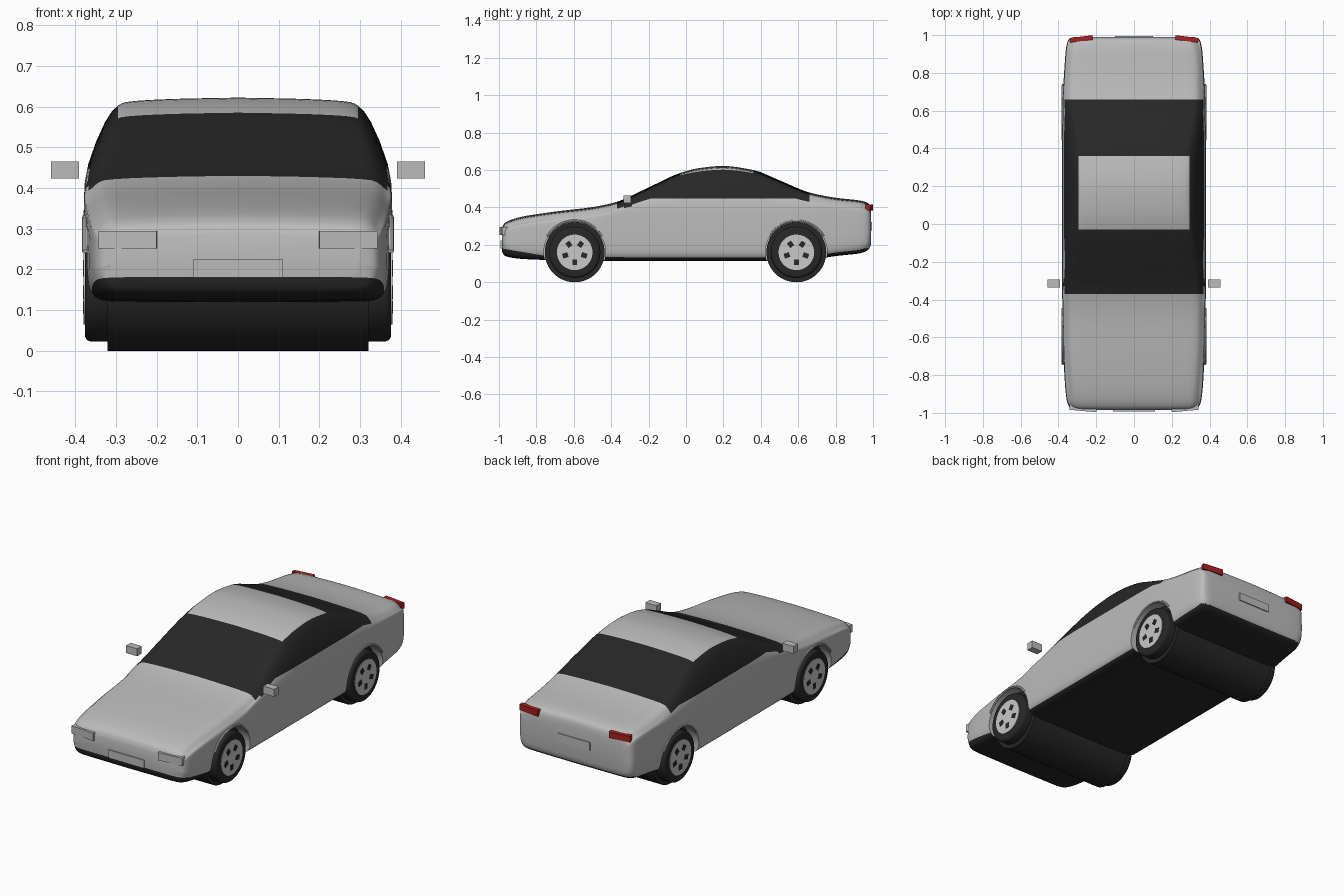
import bpy, bmesh
from math import sin, cos, pi, radians
from mathutils import Vector

cube = bpy.data.objects.get("Cube")
if cube:
    bpy.data.objects.remove(cube, do_unlink=True)


def material(name, r, g, b):
    m = bpy.data.materials.new(name)
    m.use_nodes = True
    m.diffuse_color = (r, g, b, 1)
    m.node_tree.nodes["Principled BSDF"].inputs["Base Color"].default_value = (r, g, b, 1)
    return m


SILVER = material("silver paint", .5, .5, .5)
BLACK = material("black trim", .02, .02, .02)
RIM = material("rim metal", .58, .58, .58)
RED = material("lamp red", .38, .015, .015)


def spline(pts, n):
    """Smooth curve through points that never overshoots them."""
    def tangent(i, k):
        if i == 0:
            return pts[1][k] - pts[0][k]
        if i == len(pts) - 1:
            return pts[i][k] - pts[i - 1][k]
        a, b = pts[i][k] - pts[i - 1][k], pts[i + 1][k] - pts[i][k]
        return 2 * a * b / (a + b) if a * b > 0 else 0
    out = []
    for i in range(len(pts) - 1):
        for s in range(n):
            t = s / n
            h = (1 + 2 * t) * (1 - t) ** 2
            out.append([h * pts[i][k] + (1 - h) * pts[i + 1][k]
                        + t * (1 - t) ** 2 * tangent(i, k)
                        - t * t * (1 - t) * tangent(i + 1, k)
                        for k in range(len(pts[0]))])
    return out + [list(pts[-1])]


def make(name, bm, *mats):
    bmesh.ops.recalc_face_normals(bm, faces=bm.faces)
    me = bpy.data.meshes.new(name)
    bm.to_mesh(me)
    bm.free()
    for m in mats:
        me.materials.append(m)
    ob = bpy.data.objects.new(name, me)
    bpy.context.collection.objects.link(ob)
    return ob


def select(ob):
    bpy.ops.object.select_all(action='DESELECT')
    ob.select_set(True)
    bpy.context.view_layer.objects.active = ob


def smooth(ob, angle=40):
    select(ob)
    bpy.ops.object.shade_smooth_by_angle(angle=radians(angle))


def box(name, loc, size, mat, turn=(0, 0, 0)):
    bm = bmesh.new()
    bmesh.ops.create_cube(bm, size=1)
    bmesh.ops.scale(bm, vec=size, verts=bm.verts)
    ob = make(name, bm, mat)
    ob.location, ob.rotation_euler = loc, turn
    return ob


def cylinder(name, r, x0, x1, y, z, *mats, bevel=0):
    bm = bmesh.new()
    bmesh.ops.create_cone(bm, cap_ends=True, segments=64, radius1=r, radius2=r, depth=abs(x1 - x0))
    if bevel:
        rims = [e for e in bm.edges if abs(e.verts[0].co.z - e.verts[1].co.z) < 1e-5]
        bmesh.ops.bevel(bm, geom=rims, offset=bevel, segments=4, profile=.5, affect='EDGES')
    ob = make(name, bm, *mats)
    ob.location, ob.rotation_euler = ((x0 + x1) / 2, y, z), (0, pi / 2, 0)
    smooth(ob)
    return ob


# Body stations: y, half width, bottom, shoulder height, top, roof half width
stations = [
    (-.985, .30, .17, .25, .287, .28), (-.975, .335, .147, .27, .31, .315),
    (-.95, .352, .135, .285, .328, .33), (-.88, .363, .125, .305, .35, .335),
    (-.7, .373, .118, .325, .378, .345), (-.5, .378, .115, .345, .402, .35),
    (-.37, .38, .115, .385, .43, .353), (-.2, .38, .115, .4, .507, .335),
    (-.03, .38, .115, .41, .585, .31), (.08, .38, .115, .41, .612, .302),
    (.2, .38, .115, .41, .622, .3), (.36, .38, .115, .41, .6, .305),
    (.5, .38, .115, .41, .545, .325), (.66, .378, .12, .405, .48, .345),
    (.8, .37, .14, .4, .452, .345), (.93, .36, .155, .39, .437, .335),
    (.97, .35, .17, .38, .425, .32), (.985, .335, .19, .36, .405, .31),
    (.99, .315, .21, .34, .38, .29)]


def section(w, zb, zs, zt, wr):
    half = spline([(0, zb), (w - .06, zb + .002), (w - .02, zb + .013), (w - .003, zb + .05),
                   (w, (zb + zs) / 2), (w - .003, zs), (wr + .01, zt - .034),
                   (wr - .025, zt - .011), (wr / 2, zt - .003), (0, zt)], 4)
    return half + [(-x, z) for x, z in half[-2:0:-1]]


bm = bmesh.new()
rings = [[bm.verts.new((x, y, z)) for x, z in section(*rest)]
         for y, *rest in spline(stations, 4)]
for a, b in zip(rings, rings[1:]):
    for i in range(len(a)):
        j = (i + 1) % len(a)
        bm.faces.new((a[i], a[j], b[j], b[i]))
bm.faces.new(rings[0])
bm.faces.new(rings[-1])

# Cut clean edges for the glass, roof panel and lower trim
BELT, ROOF = .447, .295
SILL, SLOPE = .132, .171
cuts = [((0, y, 0), (0, 1, 0)) for y in (-.37, -.03, .36, .66)]
cuts += [((x, 0, 0), (1, 0, 0)) for x in (-ROOF, ROOF)]
cuts += [((0, 0, z), (0, 0, 1)) for z in (BELT, SILL)]
cuts += [((0, -.7, SILL), (0, SLOPE, 1))]
for co, no in cuts:
    bmesh.ops.bisect_plane(bm, geom=bm.verts[:] + bm.edges[:] + bm.faces[:], dist=1e-5,
                           plane_co=co, plane_no=Vector(no).normalized())
bmesh.ops.recalc_face_normals(bm, faces=bm.faces)
for f in bm.faces:
    c, up = f.calc_center_median(), f.normal.z
    glass = -.37 < c.y < .66 and (c.z > BELT or (up > .5 and c.z > .4))
    roof = -.03 < c.y < .36 and abs(c.x) < ROOF and up > .3
    under = c.z < SILL + SLOPE * max(0, -.7 - c.y) or up < -.6
    f.material_index = int((glass and not roof) or under)
body = make("body", bm, SILVER, BLACK)

# Wheel wells
AXLES, HUB, SIDES = (-.595, .59), .16, (-1, 1)
for y in AXLES:
    for s in SIDES:
        cutter = cylinder("well_cutter", .165, s * .3, s * .5, y, HUB)
        cutter.hide_render = True
        select(body)
        mod = body.modifiers.new("well", 'BOOLEAN')
        mod.operation, mod.solver, mod.object = 'DIFFERENCE', 'EXACT', cutter
        bpy.ops.object.modifier_apply(modifier=mod.name)
        bpy.data.objects.remove(cutter, do_unlink=True)
smooth(body)


def arch_lip(name, x, y):
    cu = bpy.data.curves.new(name, 'CURVE')
    cu.dimensions, cu.bevel_depth, cu.bevel_resolution = '3D', .007, 2
    sp = cu.splines.new('POLY')
    sp.points.add(24)
    for i, p in enumerate(sp.points):
        a = radians(30 + 5 * i)
        p.co = (x, y + .168 * cos(a), HUB + .168 * sin(a), 1)
    cu.materials.append(SILVER)
    ob = bpy.data.objects.new(name, cu)
    bpy.context.collection.objects.link(ob)
    select(ob)
    bpy.ops.object.convert(target='MESH')
    smooth(bpy.context.object)


# Wheels: wide inner drums, tyres, rims with five openings
for y, end in zip(AXLES, ("front", "rear")):
    cylinder(end + "_drum", .16, -.32, .32, y, HUB, BLACK)
    for s, side in zip(SIDES, ("right", "left")):
        tag = end + "_" + side + "_"
        cylinder(tag + "tyre", .137, s * .3, s * .376, y, HUB, BLACK, bevel=.015)
        cylinder(tag + "rim", .095, s * .36, s * .379, y, HUB, RIM)
        arch_lip(tag + "arch_lip", s * .376, y)
        for k in range(5):
            a = 2 * pi * k / 5 - pi / 2
            box(tag + "rim_opening", (s * .379, y + .053 * cos(a), HUB + .053 * sin(a)),
                (.004, .03, .026), BLACK, (a, 0, 0))

# Lamps and mirrors on both sides
for s, side in zip(SIDES, ("right", "left")):
    box(side + "_headlamp", (s * .27, -.975, .273), (.143, .03, .043), SILVER, (0, 0, s * radians(5)))
    box(side + "_tail_lamp", (s * .28, .98, .4), (.122, .024, .034), RED, (0, 0, -s * radians(7)))
    box(side + "_mirror", (s * .425, -.315, .444), (.068, .04, .042), SILVER)

# Number plates without lettering
box("front_plate", (0, -.987, .202), (.22, .009, .045), SILVER)
box("rear_plate", (0, .991, .3), (.2, .009, .045), SILVER)
